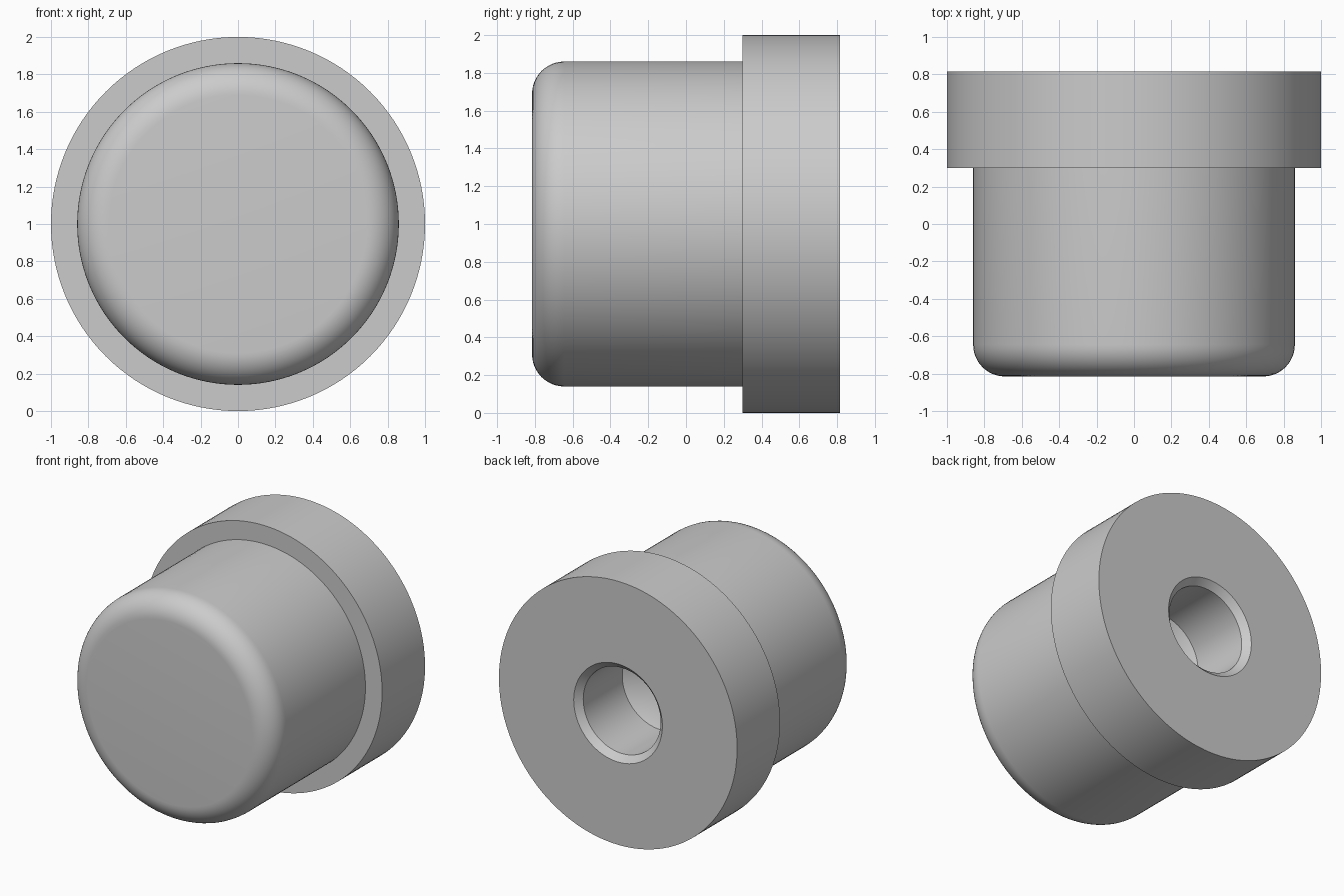
import bpy
import bmesh
from math import sin, cos, pi, tan, radians
from mathutils import Vector, Matrix

cube = bpy.data.objects.get("Cube")
if cube:
    bpy.data.objects.remove(cube, do_unlink=True)

# One plain grey
grey = bpy.data.materials.new("light_grey")
grey.use_nodes = True
colour = (0.6, 0.6, 0.6, 1)
grey.diffuse_color = colour
grey.node_tree.nodes["Principled BSDF"].inputs["Base Color"].default_value = colour

SEGMENTS = 128
FRONT, STEP, BACK = -0.815, 0.3, 0.815
BODY_R, HEAD_R, FILLET = 0.86, 1.0, 0.17
HOLE_R, CHAMFER = 0.325, 0.047


def lathe(name, profile, material):
    """Turn a (radius, y) profile around the y axis at z = 1."""
    bm = bmesh.new()
    verts = [bm.verts.new((r, y, 0)) for r, y in profile]
    edges = [bm.edges.new(pair) for pair in zip(verts, verts[1:])]
    bmesh.ops.spin(bm, geom=verts + edges, cent=(0, 0, 0), axis=(0, 1, 0),
                   angle=2 * pi, steps=SEGMENTS, use_duplicate=False)
    bmesh.ops.remove_doubles(bm, verts=bm.verts, dist=1e-4)
    bmesh.ops.recalc_face_normals(bm, faces=bm.faces)
    bmesh.ops.translate(bm, verts=bm.verts, vec=(0, 0, 1))
    mesh = bpy.data.meshes.new(name)
    bm.to_mesh(mesh)
    bm.free()
    mesh.materials.append(material)
    obj = bpy.data.objects.new(name, mesh)
    bpy.context.collection.objects.link(obj)
    bpy.ops.object.select_all(action='DESELECT')
    obj.select_set(True)
    bpy.context.view_layer.objects.active = obj
    bpy.ops.object.shade_smooth_by_angle(angle=radians(25))
    return obj


# Rounded front end of the body
profile = [(0, FRONT)]
for i in range(13):
    a = i / 12 * pi / 2
    profile.append((BODY_R - FILLET + FILLET * sin(a), FRONT + FILLET - FILLET * cos(a)))

# Step out to the wider head, then its flat back
profile += [(BODY_R, STEP), (HEAD_R, STEP), (HEAD_R, BACK)]

# Chamfered blind hole with a drill-point bottom
profile += [(HOLE_R + CHAMFER, BACK), (HOLE_R, BACK - CHAMFER), (HOLE_R, STEP),
            (0, STEP - HOLE_R / tan(radians(59)))]

lathe("stepped_plug", profile, grey)
